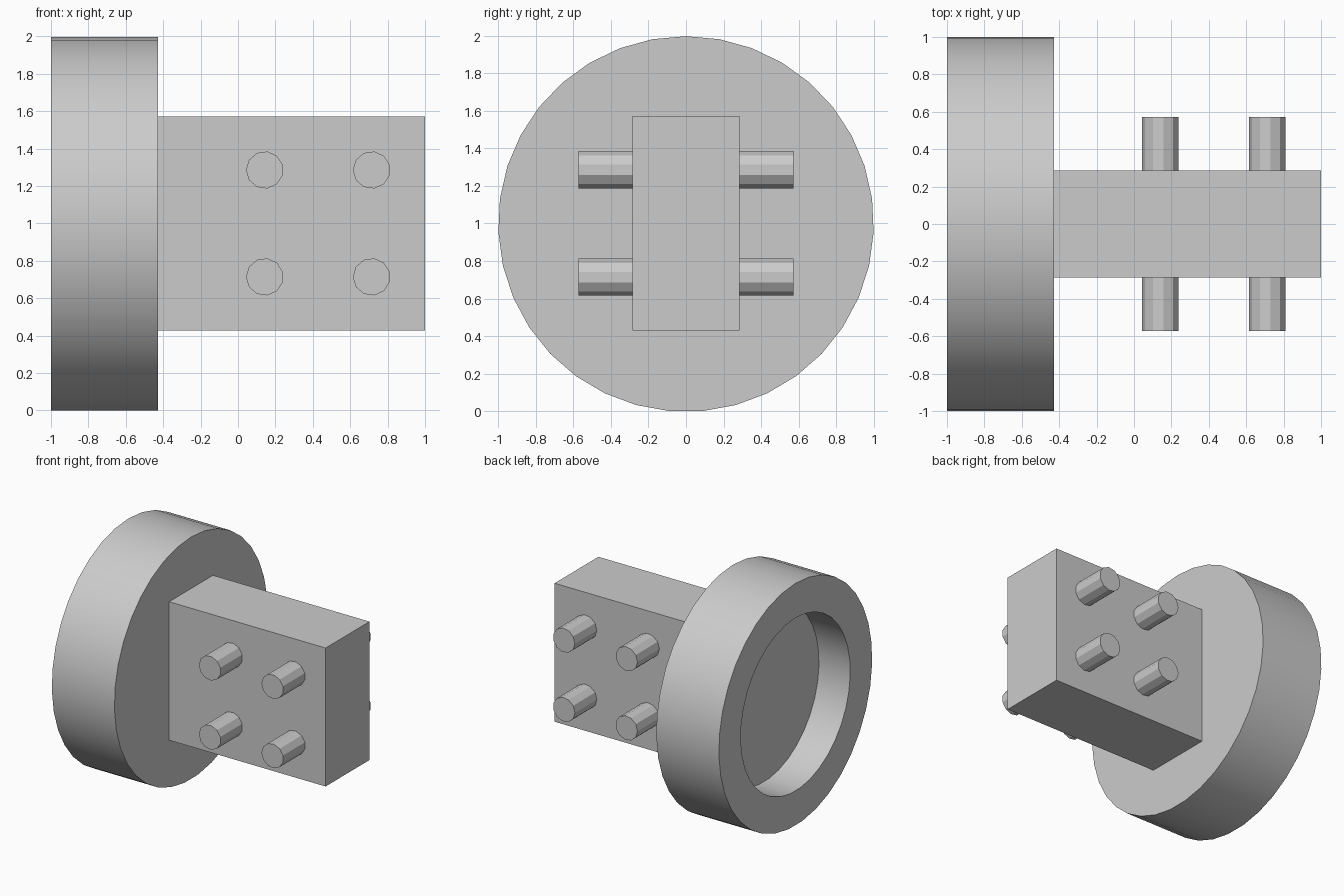
import bpy
import bmesh
import math
from mathutils import Matrix, Vector

cube = bpy.data.objects.get("Cube")
if cube:
    bpy.data.objects.remove(cube, do_unlink=True)

U = 2 / 7          # base module of the model
AXIS_Z = 0.997     # height of the wheel axis

grey = bpy.data.materials.new("light_grey")
grey.use_nodes = True
grey.diffuse_color = (0.6, 0.6, 0.6, 1)
grey.node_tree.nodes["Principled BSDF"].inputs["Base Color"].default_value = (0.6, 0.6, 0.6, 1)


def finish(name, bm, smooth=False):
    """Turn a bmesh into a named object."""
    bmesh.ops.recalc_face_normals(bm, faces=bm.faces)
    mesh = bpy.data.meshes.new(name)
    bm.to_mesh(mesh)
    bm.free()
    mesh.materials.append(grey)
    obj = bpy.data.objects.new(name, mesh)
    bpy.context.collection.objects.link(obj)
    if smooth:
        bpy.ops.object.select_all(action="DESELECT")
        obj.select_set(True)
        bpy.context.view_layer.objects.active = obj
        bpy.ops.object.shade_smooth_by_angle(angle=math.radians(30))
    return obj


# Round head: a profile of (x, radius) turned about the x axis, recessed on its outer side
profile = [(-1 + U, 0), (-1 + U, 2.5 * U), (-1, 2.5 * U), (-1, 1), (-1 + 2 * U, 1), (-1 + 2 * U, 0)]
bm = bmesh.new()
points = [bm.verts.new((x, 0, AXIS_Z + r)) for x, r in profile]
edges = [bm.edges.new(pair) for pair in zip(points, points[1:])]
bmesh.ops.spin(bm, geom=points + edges, cent=(0, 0, AXIS_Z), axis=(1, 0, 0),
               angle=math.tau, steps=35)
bmesh.ops.remove_doubles(bm, verts=bm.verts, dist=0.0005)
bmesh.ops.dissolve_limit(bm, angle_limit=0.01, verts=bm.verts, edges=bm.edges)
finish("round_head", bm, smooth=True)

# Rectangular block
bm = bmesh.new()
bmesh.ops.create_cube(bm, size=1)
bmesh.ops.scale(bm, vec=(5 * U, 2 * U, 4 * U), verts=bm.verts)
bmesh.ops.translate(bm, vec=(U, 0, 1), verts=bm.verts)
bm.normal_update()
finish("block", bm)

# Pins standing out of both broad sides of the block
for side, side_name in ((-1, "front"), (1, "back")):
    for x, x_name in ((U / 2, "inner"), (2.5 * U, "outer")):
        for z, z_name in ((1 - U, "lower"), (1 + U, "upper")):
            bm = bmesh.new()
            place = (Matrix.Translation(Vector((x, side * 1.5 * U, z)))
                     @ Matrix.Rotation(math.pi / 2, 4, "X")
                     @ Matrix.Rotation(math.pi / 2, 4, "Z"))
            bmesh.ops.create_cone(bm, cap_ends=True, segments=11, radius1=0.1,
                                  radius2=0.1, depth=U, matrix=place)
            finish(f"{side_name}_{x_name}_{z_name}_pin", bm)
